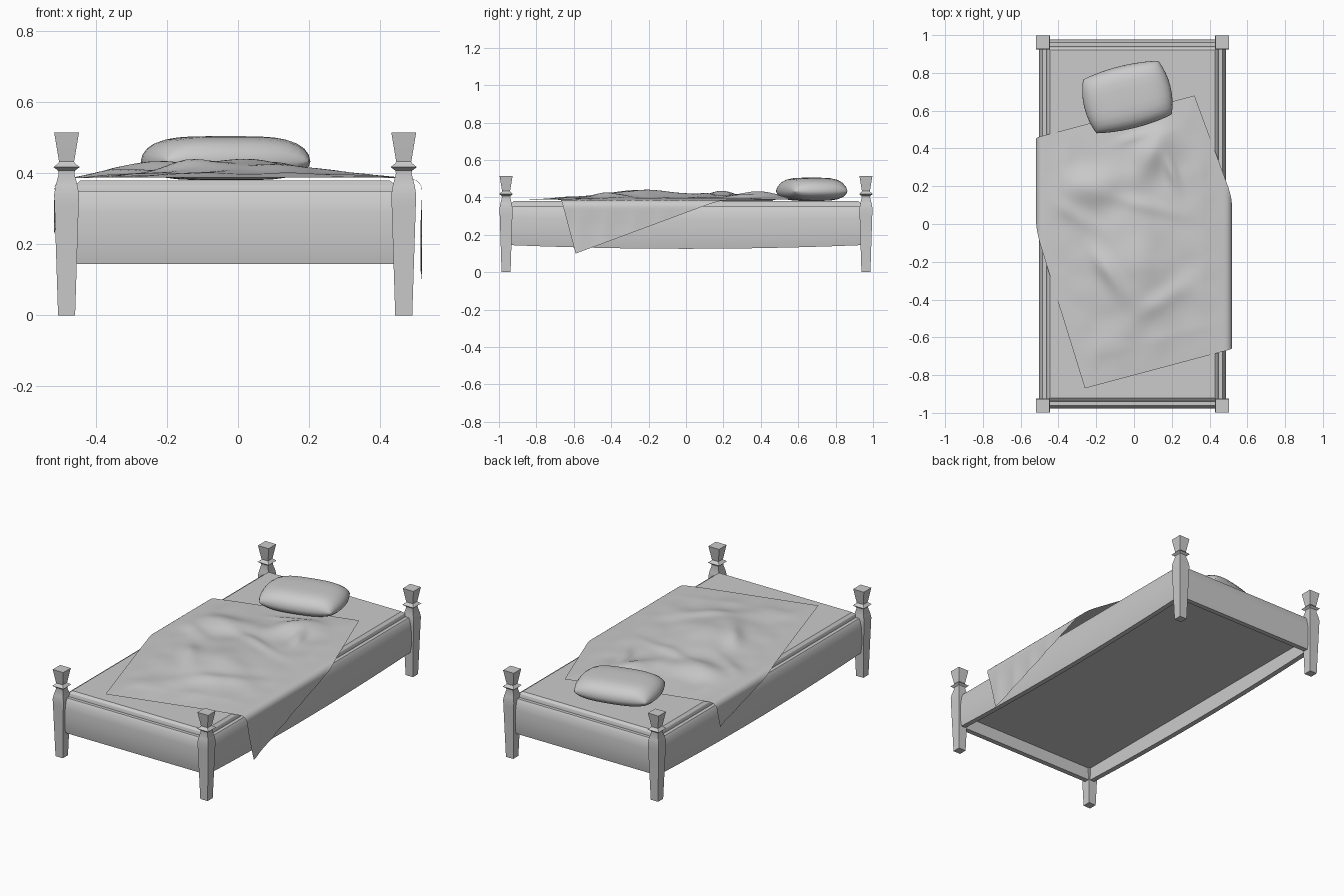
import bpy, bmesh, math
from mathutils import Vector, noise

if "Cube" in bpy.data.objects:
    bpy.data.objects.remove(bpy.data.objects["Cube"])

grey = bpy.data.materials.new("plain grey")
grey.use_nodes = True
colour = (0.6, 0.6, 0.6, 1)
grey.diffuse_color = colour
grey.node_tree.nodes["Principled BSDF"].inputs["Base Color"].default_value = colour


def finish(bm, name, angle=30):
    """Turn a bmesh into a shaded object."""
    bmesh.ops.recalc_face_normals(bm, faces=bm.faces)
    mesh = bpy.data.meshes.new(name)
    bm.to_mesh(mesh)
    bm.free()
    mesh.materials.append(grey)
    ob = bpy.data.objects.new(name, mesh)
    bpy.context.collection.objects.link(ob)
    bpy.ops.object.select_all(action='DESELECT')
    ob.select_set(True)
    bpy.context.view_layer.objects.active = ob
    bpy.ops.object.shade_smooth_by_angle(angle=math.radians(angle))
    return ob


def loft(name, rings, angle=30):
    """Skin closed rings of points and cap both ends."""
    bm = bmesh.new()
    loops = [[bm.verts.new(p) for p in ring] for ring in rings]
    n = len(loops[0])
    for a, b in zip(loops, loops[1:]):
        for i in range(n):
            j = (i + 1) % n
            bm.faces.new((a[i], a[j], b[j], b[i]))
    bm.faces.new(loops[0])
    bm.faces.new(loops[-1])
    return finish(bm, name, angle)


def sheet(bm, nu, nv, func):
    """Grid surface from func(u, v), with u and v from 0 to 1."""
    grid = [[bm.verts.new(func(i / nu, j / nv)) for j in range(nv + 1)]
            for i in range(nu + 1)]
    for i in range(nu):
        for j in range(nv):
            bm.faces.new((grid[i][j], grid[i + 1][j],
                          grid[i + 1][j + 1], grid[i][j + 1]))


CX = -0.008          # centre line of the frame
POST_X, POST_Y = 0.475, 0.962

# Square turned posts: (half width, height)
post_profile = [(0.024, 0), (0.034, 0.31), (0.035, 0.34), (0.031, 0.365), (0.022, 0.4),
                (0.024, 0.408), (0.037, 0.418), (0.024, 0.428), (0.021, 0.433),
                (0.023, 0.443), (0.035, 0.515)]
for side, sx in (("left", 1), ("right", -1)):
    for end, sy in (("front", -1), ("back", 1)):
        loft(f"{end}_{side}_post",
             [[(CX + sx * POST_X + a * h, sy * POST_Y + b * h, z)
               for a, b in ((-1, -1), (1, -1), (1, 1), (-1, 1))]
              for h, z in post_profile])

# Rails with a softly rounded outer face: (outward offset, height)
rail_profile = [(-0.02, 0.145), (0.01, 0.145), (0.017, 0.18), (0.02, 0.23),
                (0.019, 0.29), (0.012, 0.335), (0.002, 0.35), (-0.02, 0.35)]
for name, s in (("left", 1), ("right", -1)):
    rings = []
    for k in range(11):
        t = k / 5 - 1
        sag = 0.02 * (1 - t * t)      # the lower edge bows down
        rings.append([(CX + s * (0.475 + d), t * 0.95, z - sag * (0.35 - z) / 0.205)
                      for d, z in rail_profile])
    loft(f"{name}_side_rail", rings)
for name, s in (("front", -1), ("back", 1)):
    loft(f"{name}_end_rail",
         [[(x, s * (0.958 + d), z) for d, z in rail_profile]
          for x in (CX - 0.46, CX + 0.46)])

# Mattress with a chamfered top edge
loft("mattress",
     [[(CX + a * (0.456 - c), b * (0.94 - c), z)
       for a, b in ((-1, -1), (1, -1), (1, 1), (-1, 1))]
      for c, z in ((0, 0.22), (0, 0.35), (0.006, 0.368), (0.02, 0.38))])


# Pillow
def pillow_side(sign, height):
    def point(u, v):
        u, v = (math.sin((2 * t - 1) * math.pi / 2) for t in (u, v))
        x = 0.235 * u * math.sqrt(1 - 0.24 * v * v)
        y = 0.168 * v * math.sqrt(1 - 0.24 * u * u)
        puff = math.sqrt(max(0, (1 - u ** 4) * (1 - v ** 4)))
        return (x, y, sign * height * puff)
    return point


bm = bmesh.new()
sheet(bm, 16, 12, pillow_side(1, 0.072))
sheet(bm, 16, 12, pillow_side(-1, 0.052))
bmesh.ops.remove_doubles(bm, verts=bm.verts, dist=0.0005)
pillow = finish(bm, "pillow", 60)
pillow.location = (-0.035, 0.672, 0.433)
pillow.rotation_euler = (0, 0, math.radians(14))

# Blanket: a flat rectangle draped over the frame, with folds
corners = [Vector(c) for c in ((-0.26, -0.87), (0.79, -0.59), (0.32, 0.68), (-0.66, 0.42))]
# Fold: x, y, length, width, direction in degrees, height
folds = [(0, -0.2, 0.42, 0.24, 100, 0.042), (-0.14, -0.25, 0.2, 0.06, 125, 0.022),
         (0.1, 0.4, 0.2, 0.1, 60, 0.036), (-0.22, 0.2, 0.26, 0.13, 10, 0.034),
         (0.2, 0.28, 0.12, 0.04, 110, 0.022), (0.15, -0.4, 0.22, 0.07, 35, 0.014),
         (-0.32, 0.05, 0.18, 0.06, 150, 0.014), (0.05, 0.1, 0.25, 0.05, 165, 0.012),
         (0.02, 0.47, 0.14, 0.03, 20, 0.012)]


def lumps(x, y):
    total = 0
    for fx, fy, length, width, turn, height in folds:
        c, s = math.cos(math.radians(turn)), math.sin(math.radians(turn))
        a = ((x - fx) * c + (y - fy) * s) / length
        b = ((y - fy) * c - (x - fx) * s) / width
        total += height * math.exp(-2 * (a * a + b * b))
    return total + 0.007 * (1 + noise.noise(Vector((x * 7, y * 7, 3))))


def drape(u, v):
    low = corners[0].lerp(corners[1], u)
    high = corners[3].lerp(corners[2], u)
    x, y = low.lerp(high, v)
    margin = min(1, 9 * min(u, 1 - u, v, 1 - v))
    z = 0.389 + lumps(x, y) * margin
    s = 1 if x > 0 else -1
    edge, r = 0.483, 0.036
    over = s * x - edge
    if over <= 0:
        fade = min(1, -over / 0.12)
        return (x, y, 0.386 + (z - 0.386) * fade)
    angle = min(over / r, math.pi / 2)
    drop = max(0, over - r * math.pi / 2)
    ripple = 0.005 * math.sin(y * 22) * min(1, drop * 10)
    return (s * (edge + r * math.sin(angle) - abs(ripple)), y,
            0.386 - r * (1 - math.cos(angle)) - drop)


bm = bmesh.new()
sheet(bm, 64, 72, drape)
blanket = finish(bm, "blanket", 60)
